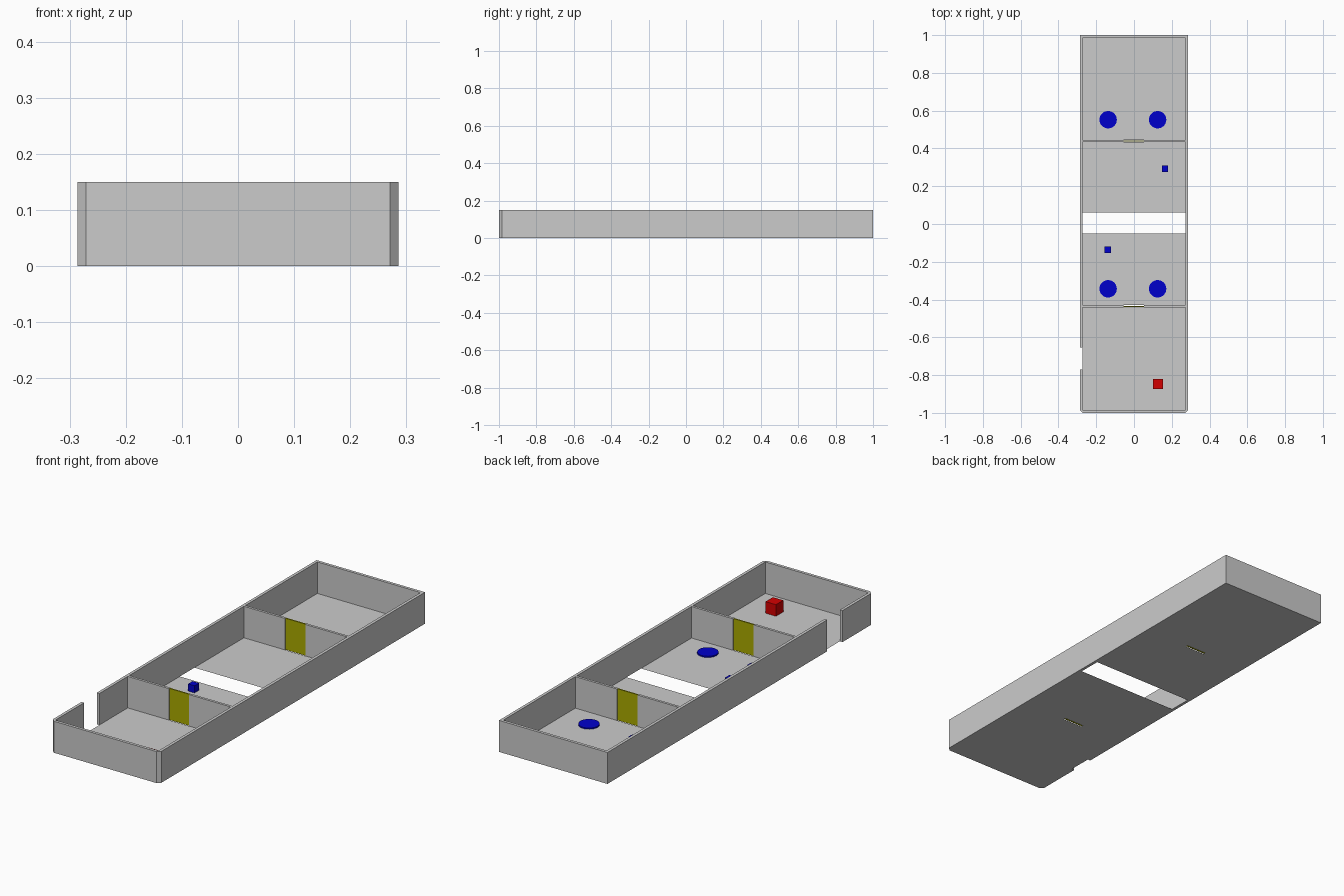
import bpy, bmesh

if "Cube" in bpy.data.objects:
    bpy.data.objects.remove(bpy.data.objects["Cube"])

X, Y, H = 0.286, 1.0, 0.15      # outer half width, half length, height
T = 0.014                       # wall thickness
C = 0.015                       # front corner chamfer
LIFT = 0.001                    # keeps furnishings off the floor plane


def material(name, color):
    m = bpy.data.materials.new(name)
    m.diffuse_color = color
    m.use_nodes = True
    m.node_tree.nodes["Principled BSDF"].inputs["Base Color"].default_value = m.diffuse_color
    return m


blue = material("blue", (0.0, 0.0, 0.6, 1))
red = material("red", (0.65, 0.0, 0.0, 1))
yellow = material("yellow", (0.4, 0.4, 0.0, 1))


def slab(name, outline, z0, height=0.0, mat=None):
    """Flat outline, extruded upward when a height is given."""
    bm = bmesh.new()
    face = bm.faces.new([bm.verts.new((x, y, z0)) for x, y in outline])
    if height:
        ext = bmesh.ops.extrude_face_region(bm, geom=[face])["geom"]
        top = [v for v in ext if isinstance(v, bmesh.types.BMVert)]
        bmesh.ops.translate(bm, verts=top, vec=(0, 0, height))
        bmesh.ops.recalc_face_normals(bm, faces=bm.faces)
    else:
        face.normal_update()
        if face.normal.z < 0:
            face.normal_flip()
    me = bpy.data.meshes.new(name)
    bm.to_mesh(me)
    bm.free()
    ob = bpy.data.objects.new(name, me)
    bpy.context.collection.objects.link(ob)
    if mat:
        me.materials.append(mat)
    return ob


def rect(x0, x1, y0, y1):
    return [(x0, y0), (x1, y0), (x1, y1), (x0, y1)]


def cube(name, x, y, s, mat):
    h = s / 2
    return slab(name, rect(x - h, x + h, y - h, y + h), LIFT, s, mat)


# Outer wall: one C-shaped outline, broken by the entrance on the left
xi, yi = X - T, Y - T
d0, d1 = -0.77, -0.655
slab("outer_wall", [
    (-X, d1), (-X, Y), (X, Y), (X, -Y + C), (X - C, -Y),
    (-X + C, -Y), (-X, -Y + C), (-X, d0),
    (-xi, d0), (-xi, -yi), (xi, -yi), (xi, yi), (-xi, yi), (-xi, d1)],
    0, H)

# Partitions with a thin recessed door in each
P = 0.006
partitions = {"rear": 0.439, "front": -0.436}
for label, y in partitions.items():
    slab(f"{label}_partition_left", rect(-xi, -0.055, y - P, y + P), 0, H)
    slab(f"{label}_partition_right", rect(0.052, xi, y - P, y + P), 0, H)
    slab(f"{label}_door", rect(-0.055, 0.052, y - 0.003, y + 0.003), 0, H, yellow)

# Floors of the rooms, leaving an open strip in the middle
yr, yf = partitions["rear"], partitions["front"]
for name, a, b in (("rear_floor", yr + P, yi), ("rear_mid_floor", 0.06, yr - P),
                   ("front_mid_floor", yf + P, -0.05), ("front_floor", -yi, yf - P)):
    slab(name, rect(-xi, xi, a, b), 0)

# Round blue discs
for i, (x, y) in enumerate([(-0.137, 0.552), (0.125, 0.552),
                            (-0.137, -0.343), (0.125, -0.343)]):
    thick = 0.006
    bpy.ops.mesh.primitive_cylinder_add(vertices=48, radius=0.046, depth=thick,
                                        location=(x, y, LIFT + thick / 2))
    disc = bpy.context.object
    disc.name = f"disc_{i + 1}"
    disc.data.materials.append(blue)
    bpy.ops.object.shade_smooth_by_angle()

# Cubes standing on the floor
cube("rear_blue_cube", 0.164, 0.293, 0.034, blue)
cube("front_blue_cube", -0.139, -0.136, 0.034, blue)
cube("red_cube", 0.127, -0.847, 0.055, red)
